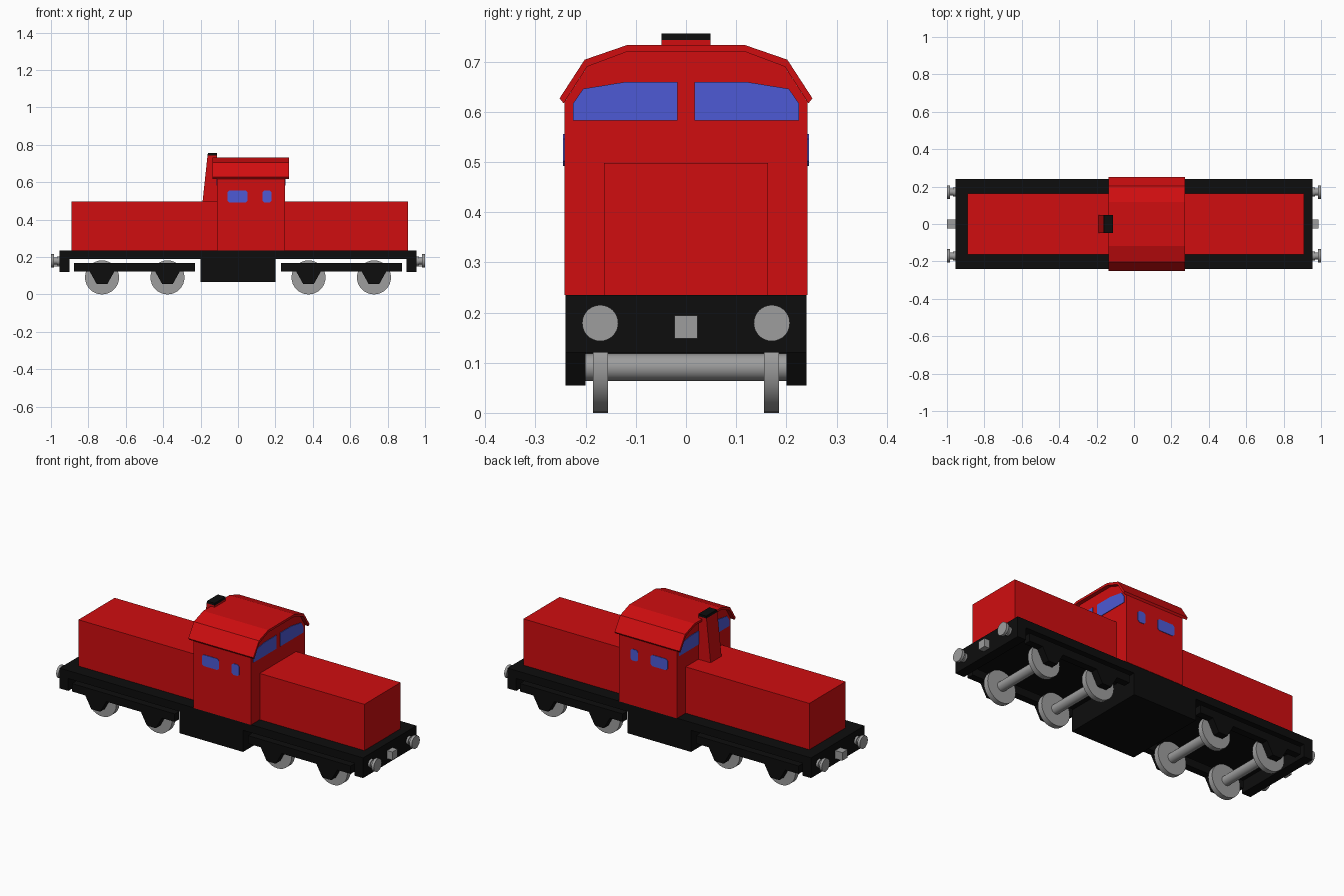
import bpy, bmesh, math
from mathutils import Vector

if "Cube" in bpy.data.objects:
    bpy.data.objects.remove(bpy.data.objects["Cube"])


def material(name, rgb):
    m = bpy.data.materials.new(name)
    m.diffuse_color = (*rgb, 1)
    m.use_nodes = True
    m.node_tree.nodes["Principled BSDF"].inputs["Base Color"].default_value = m.diffuse_color
    return m


RED = material("red paint", (0.63, 0.004, 0.005))
BLACK = material("black", (0.004, 0.004, 0.004))
GREY = material("grey metal", (0.34, 0.34, 0.34))
BLUE = material("blue glass", (0.075, 0.10, 0.66))


def prism(name, pts, axis, a, b, mat):
    """Extrude a 2D outline along an axis (the outline uses the other two axes in order)."""
    bm = bmesh.new()

    def place(p, t):
        c = list(p)
        c.insert("xyz".index(axis), t)
        return Vector(c)

    va = [bm.verts.new(place(p, a)) for p in pts]
    vb = [bm.verts.new(place(p, b)) for p in pts]
    bm.faces.new(va)
    bm.faces.new(vb)
    for i in range(len(pts)):
        j = (i + 1) % len(pts)
        bm.faces.new((va[i], va[j], vb[j], vb[i]))
    bmesh.ops.recalc_face_normals(bm, faces=bm.faces)
    me = bpy.data.meshes.new(name)
    bm.to_mesh(me)
    bm.free()
    me.materials.append(mat)
    ob = bpy.data.objects.new(name, me)
    bpy.context.collection.objects.link(ob)
    return ob


def box(name, x0, x1, y0, y1, z0, z1, mat):
    return prism(name, [(x0, y0), (x1, y0), (x1, y1), (x0, y1)], "z", z0, z1, mat)


def disc(name, u, v, r, axis, a, b, mat, n=32):
    pts = [(u + r * math.cos(2 * math.pi * i / n), v + r * math.sin(2 * math.pi * i / n))
           for i in range(n)]
    ob = prism(name, pts, axis, a, b, mat)
    bpy.context.view_layer.objects.active = ob
    ob.select_set(True)
    bpy.ops.object.shade_smooth_by_angle(angle=math.radians(35))
    ob.select_set(False)
    return ob


def mirrored(half):
    """Complete a left half outline (y, z) across y = 0."""
    return half + [(-y, z) for y, z in reversed(half)]


# Underframe
box("deck", -0.955, 0.955, -0.24, 0.24, 0.19, 0.235, BLACK)
box("fuel_tank", -0.2, 0.2, -0.24, 0.24, 0.067, 0.19, BLACK)

# Hoods and cab
box("rear_hood", -0.89, -0.112, -0.163, 0.163, 0.235, 0.498, RED)
box("front_hood", 0.251, 0.909, -0.163, 0.163, 0.235, 0.498, RED)
prism("cab", mirrored([(-0.242, 0.235), (-0.242, 0.62), (-0.197, 0.69), (-0.117, 0.72)]),
      "x", -0.112, 0.251, RED)

# Thin bent roof
outer = mirrored([(-0.252, 0.627), (-0.202, 0.704), (-0.118, 0.733)])
inner = mirrored([(-0.244, 0.617), (-0.197, 0.69), (-0.117, 0.72)])
prism("roof", outer + inner[::-1], "x", -0.136, 0.273, RED)

# Exhaust stack leaning on the cab
prism("exhaust_stack", [(-0.19, 0.49), (-0.112, 0.49), (-0.112, 0.743), (-0.163, 0.743)],
      "y", -0.049, 0.049, RED)
prism("exhaust_cap", [(-0.163, 0.743), (-0.112, 0.743), (-0.112, 0.756), (-0.161, 0.756)],
      "y", -0.049, 0.049, BLACK)

# Cab end windows
pane = [(-0.225, 0.583), (-0.017, 0.583), (-0.017, 0.66), (-0.119, 0.66),
        (-0.205, 0.646), (-0.225, 0.617)]
for end, a, b in (("rear", -0.115, -0.111), ("front", 0.25, 0.254)):
    for side, s in (("right", 1), ("left", -1)):
        prism(f"{end}_{side}_window", [(s * y, z) for y, z in pane], "x", a, b, BLUE)


def side_window(name, x0, x1, z0, z1, s, c=0.01):
    pts = [(x0 + c, z0), (x1 - c, z0), (x1, z0 + c), (x1, z1 - c),
           (x1 - c, z1), (x0 + c, z1), (x0, z1 - c), (x0, z0 + c)]
    prism(name, pts, "y", s * 0.241, s * 0.245, BLUE)


# Cab side windows
for side, s in (("right", -1), ("left", 1)):
    side_window(f"{side}_large_side_window", -0.056, 0.051, 0.492, 0.556, s)
    side_window(f"{side}_small_side_window", 0.131, 0.179, 0.492, 0.556, s)

for end, e in (("rear", -1), ("front", 1)):
    # End beam, coupler and buffers
    box(f"{end}_beam", e * 0.90, e * 0.955, -0.24, 0.24, 0.12, 0.235, BLACK)
    box(f"{end}_coupler", e * 0.95, -1.0 if e < 0 else 0.987, -0.023, 0.023, 0.148, 0.194, GREY)
    for side, s in (("right", -1), ("left", 1)):
        y = s * 0.171
        disc(f"{end}_{side}_buffer_shaft", y, 0.179, 0.018, "x", e * 0.95, e * 0.99, GREY, 20)
        disc(f"{end}_{side}_buffer_collar", y, 0.179, 0.024, "x", e * 0.95, e * 0.967, GREY, 20)
        disc(f"{end}_{side}_buffer_head", y, 0.179, 0.036, "x", e * 0.984, e * 0.999, GREY)
        # Bogie side frame
        box(f"{end}_{side}_bogie_frame", e * 0.23, e * 0.877, s * 0.2, s * 0.24,
            0.123, 0.168, BLACK)
    for n, x in (("inner", e * 0.377), ("outer", e * 0.727)):
        # Axle, wheels and axle boxes
        disc(f"{end}_{n}_axle", x, 0.091, 0.027, "y", -0.205, 0.205, GREY, 20)
        for side, s in (("right", -1), ("left", 1)):
            disc(f"{end}_{n}_{side}_wheel", x, 0.091, 0.091, "y", s * 0.155, s * 0.185, GREY)
            prism(f"{end}_{n}_{side}_axle_box",
                  [(x - 0.066, 0.123), (x - 0.028, 0.055), (x + 0.028, 0.055), (x + 0.066, 0.123)],
                  "y", s * 0.2, s * 0.24, BLACK)
